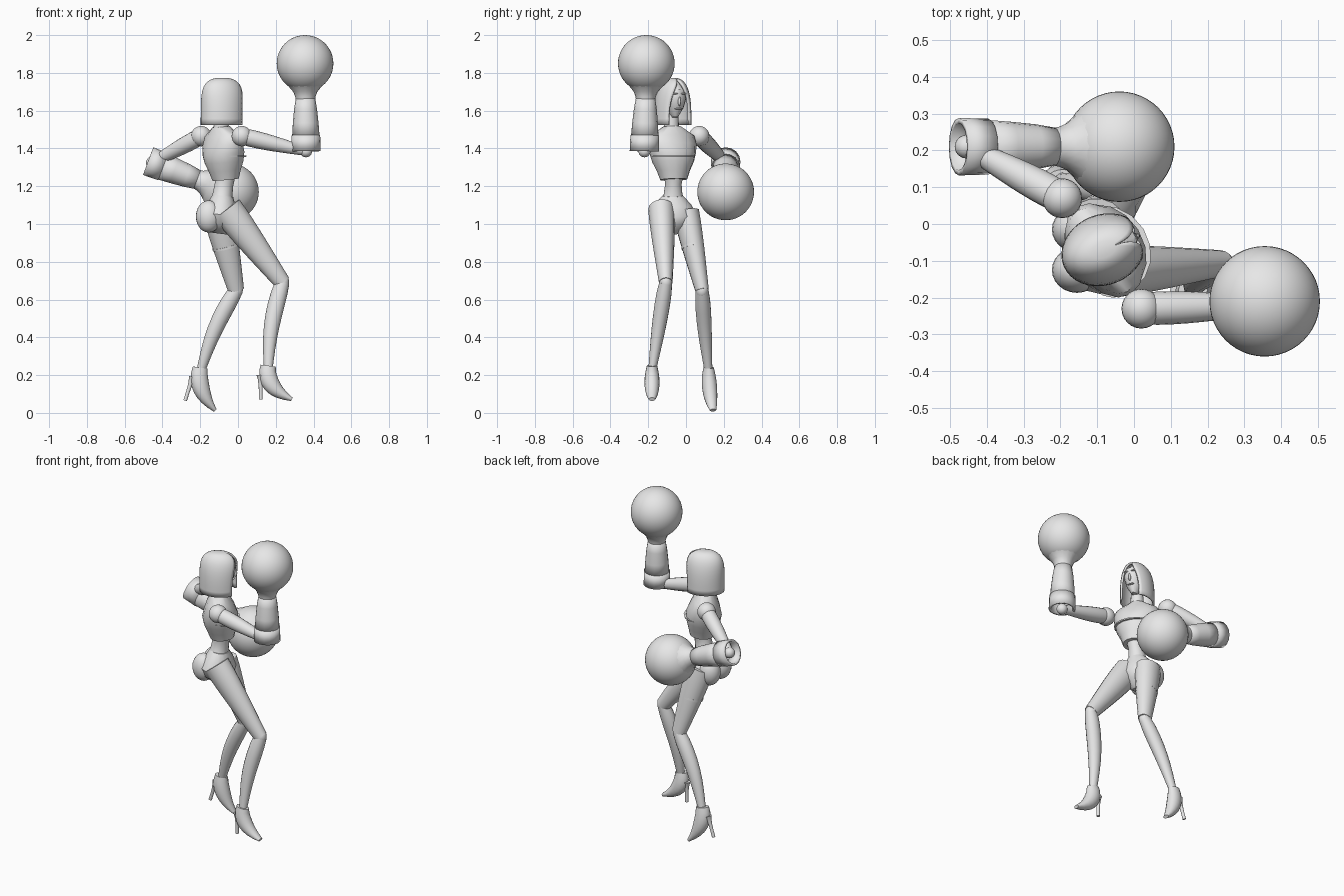
import bpy, bmesh, math
from mathutils import Vector

default_cube = bpy.data.objects.get("Cube")
if default_cube:
    bpy.data.objects.remove(default_cube)

COLOUR = (.8, .8, .8, 1)
grey = bpy.data.materials.new("plain_grey")
grey.use_nodes = True
grey.diffuse_color = COLOUR
grey.node_tree.nodes["Principled BSDF"].inputs["Base Color"].default_value = COLOUR


def finish(name, bm, thickness=0):
    """Turn the bmesh into a smooth-shaded object, optionally a hollow shell."""
    bmesh.ops.recalc_face_normals(bm, faces=bm.faces)
    mesh = bpy.data.meshes.new(name)
    bm.to_mesh(mesh)
    bm.free()
    mesh.materials.append(grey)
    part = bpy.data.objects.new(name, mesh)
    bpy.context.collection.objects.link(part)
    bpy.ops.object.select_all(action='DESELECT')
    part.select_set(True)
    bpy.context.view_layer.objects.active = part
    bpy.ops.object.shade_smooth_by_angle(angle=math.radians(40))
    if thickness:
        shell = part.modifiers.new("shell", 'SOLIDIFY')
        shell.thickness = thickness
        shell.offset = -1
    return part


def bridge(bm, rings, closed=True):
    """Join neighbouring rings with quads."""
    count = len(rings[0])
    for lower, upper in zip(rings, rings[1:]):
        for i in range(count if closed else count - 1):
            j = (i + 1) % count
            bm.faces.new((lower[i], lower[j], upper[j], upper[i]))


def heading(degrees):
    """Forward and leftward directions for a compass angle."""
    turn = math.radians(degrees)
    return Vector((math.cos(turn), math.sin(turn), 0)), Vector((-math.sin(turn), math.cos(turn), 0))


def skin(name, path, widths, depths, yaw=0, sides=16, thickness=0):
    """Skin ellipses along a path; a shell thickness leaves the ends open."""
    bm = bmesh.new()
    rings = []
    last = len(path) - 1
    for k, (point, width, depth) in enumerate(zip(path, widths, depths)):
        tangent = (path[min(k + 1, last)] - path[max(k - 1, 0)]).normalized()
        back = heading(yaw)[1].cross(tangent).normalized()
        side = tangent.cross(back)
        angles = [math.tau * i / sides for i in range(sides)]
        rings.append([bm.verts.new(point + side * width * math.cos(a) + back * depth * math.sin(a))
                      for a in angles])
    bridge(bm, rings)
    if not thickness:
        bm.faces.new(rings[0])
        bm.faces.new(rings[-1])
    return finish(name, bm, thickness)


def stack(name, start, end, widths, depths, **options):
    """Skin evenly spaced ellipses along a straight line."""
    start, end = Vector(start), Vector(end)
    path = [start.lerp(end, k / (len(widths) - 1)) for k in range(len(widths))]
    return skin(name, path, widths, depths, **options)


def limb(name, start, end, first, final, bulge=0, bow=0, flat=1, yaw=0, steps=8):
    """Tapered limb with a swelling near the top and a gentle backward bow."""
    start, end = Vector(start), Vector(end)
    back = heading(yaw)[1].cross((end - start).normalized())
    path, radii = [], []
    for k in range(steps + 1):
        t = k / steps
        path.append(start.lerp(end, t) + back * bow * math.sin(math.pi * t))
        radii.append(first + (final - first) * t + bulge * math.sin(math.pi * t ** .7))
    return skin(name, path, radii, [r * flat for r in radii], yaw=yaw)


def ball(name, centre, size, yaw=0, segments=24):
    bm = bmesh.new()
    bmesh.ops.create_uvsphere(bm, u_segments=segments, v_segments=segments // 2, radius=1)
    part = finish(name, bm)
    part.location = centre
    part.scale = size
    part.rotation_euler.z = math.radians(yaw)
    return part


# Torso, with a corset edge overhanging the narrow waist
stack("chest", (-.065, -.065, 1.235), (-.09, -.075, 1.515),
      (.073, .09, .115, .13, .14, .13, .05), (.07, .085, .1, .105, .09, .07, .045), yaw=32)
stack("bust_seam", (-.066, -.07, 1.355), (-.066, -.07, 1.362), (.122, .124), (.106, .108), yaw=32)
stack("waist", (-.065, -.065, 1.27), (-.09, -.07, 1.1), (.055, .044, .05, .08), (.055, .05, .053, .065), yaw=10)
stack("pelvis", (-.08, -.07, 1.15), (-.105, -.07, .95), (.055, .1, .12, .1, .035), (.055, .075, .1, .09, .045))
for side, y in (("right", -.125), ("left", -.015)):
    ball(side + "_buttock", (-.155, y, 1.04), (.068, .062, .085))
limb("neck", (-.09, -.078, 1.49), (-.085, -.075, 1.6), .042, .034)

# Face, tapering to the chin, with small raised features
HEAD_YAW = 22
forward, leftward = heading(HEAD_YAW)
head_axis = Vector((-.083, -.07, 0))


def on_head(ahead, across, height):
    return head_axis + forward * ahead + leftward * across + Vector((0, 0, height))


stack("face", on_head(.03, 0, 1.565), on_head(.01, 0, 1.75),
      (.015, .045, .06, .06, .03), (.025, .06, .08, .08, .035), yaw=HEAD_YAW)
ball("nose", on_head(.095, 0, 1.65), (.012, .008, .025), HEAD_YAW, 12)
ball("mouth", on_head(.08, 0, 1.61), (.01, .022, .004), HEAD_YAW, 12)
for side, across in (("right", -.026), ("left", .026)):
    ball(side + "_brow", on_head(.09, across, 1.69), (.01, .02, .004), HEAD_YAW, 12)

# Hood: a domed shell whose face opening narrows towards the crown
bm = bmesh.new()
rings = []
RINGS, POINTS = 12, 28
for k in range(RINGS):
    t = math.sin(math.pi / 2 * k / RINGS)
    depth = .117 * (1 - t ** 6) ** .4
    width = .096 * (1 - t ** 3) ** .4
    gap = math.radians(40 * (1 - t ** 3))
    ring = []
    for i in range(POINTS + 1):
        a = gap + (math.tau - 2 * gap) * i / POINTS
        ring.append(bm.verts.new(on_head(depth * math.cos(a), width * math.sin(a), 1.525 + t / 4)))
    rings.append(ring)
bridge(bm, rings, closed=False)
bm.faces.new(rings[-1])
finish("hood", bm, thickness=.012)


# Arms: slim upper arm, flared open sleeve and a large round fist
def arm(side, shoulder, elbow, fist, yaw):
    elbow, fist = Vector(elbow), Vector(fist)
    axis = (elbow - fist).normalized()

    def along(distance):
        return fist + axis * distance

    ball(side + "_shoulder", shoulder, (.054,) * 3)
    limb(side + "_upper_arm", shoulder, elbow, .042, .024, bulge=.008, yaw=yaw)
    ball(side + "_elbow", elbow, (.032,) * 3)
    ball(side + "_fist", fist, (.15,) * 3, segments=48)
    flare = (.108, .085, .064, .054, .05)
    stack(side + "_wrist", along(.1), along(.2), flare, flare, yaw=yaw)
    taper = (.049, .061, .068, .073)
    stack(side + "_sleeve", along(.17), along(.39), taper, taper, yaw=yaw, thickness=.012)
    cuff = (.076, .078)
    stack(side + "_cuff", along(.38), along(.465), cuff, cuff, yaw=yaw, thickness=.014)


arm("right", (.02, -.23, 1.465), (.36, -.22, 1.385), (.355, -.21, 1.85), yaw=0)
arm("left", (-.195, .07, 1.465), (-.455, .21, 1.325), (-.04, .21, 1.17), yaw=90)


# Legs with pointed, high-heeled shoes
def leg(side, hip, knee, ankle, toe, heel_tip, yaw):
    ankle, toe, heel_tip = Vector(ankle), Vector(toe), Vector(heel_tip)
    limb(side + "_thigh", hip, knee, .07, .036, bulge=.004, flat=1.2, yaw=yaw)
    limb(side + "_calf", knee, ankle, .034, .02, bulge=.011, bow=.02, flat=1.1, yaw=yaw)
    ball(side + "_knee", knee, (.036, .034, .045), yaw)
    start = ankle + Vector((0, 0, .03))
    arch = ankle + Vector((-.025, 0, -.085))
    path, widths, depths = [], [], []
    for k in range(9):
        t = k / 8
        path.append(start.lerp(arch, t).lerp(arch.lerp(toe, t), t))
        widths.append(.04 * math.sin(math.pi * (.2 + .7 * t)) ** .7)
        depths.append(.04 + .02 * math.sin(math.pi * t) - .03 * t)
    skin(side + "_shoe", path, widths, depths, yaw=yaw)
    limb(side + "_heel", ankle + Vector((-.04, 0, -.02)), heel_tip, .022, .01, bulge=-.006, yaw=yaw)


leg("right", (-.06, -.13, 1.08), (.235, -.107, .69), (.16, -.18, .22),
    (.285, -.18, .072), (.12, -.18, .07), yaw=0)
leg("left", (-.105, 0, 1.06), (-.01, .085, .65), (-.2, .12, .21),
    (-.122, .143, .014), (-.28, .12, .065), yaw=10)
stack("thigh_strap", (-.066, .035, .885), (-.063, .037, .873), (.06, .06), (.073, .072), yaw=10)
